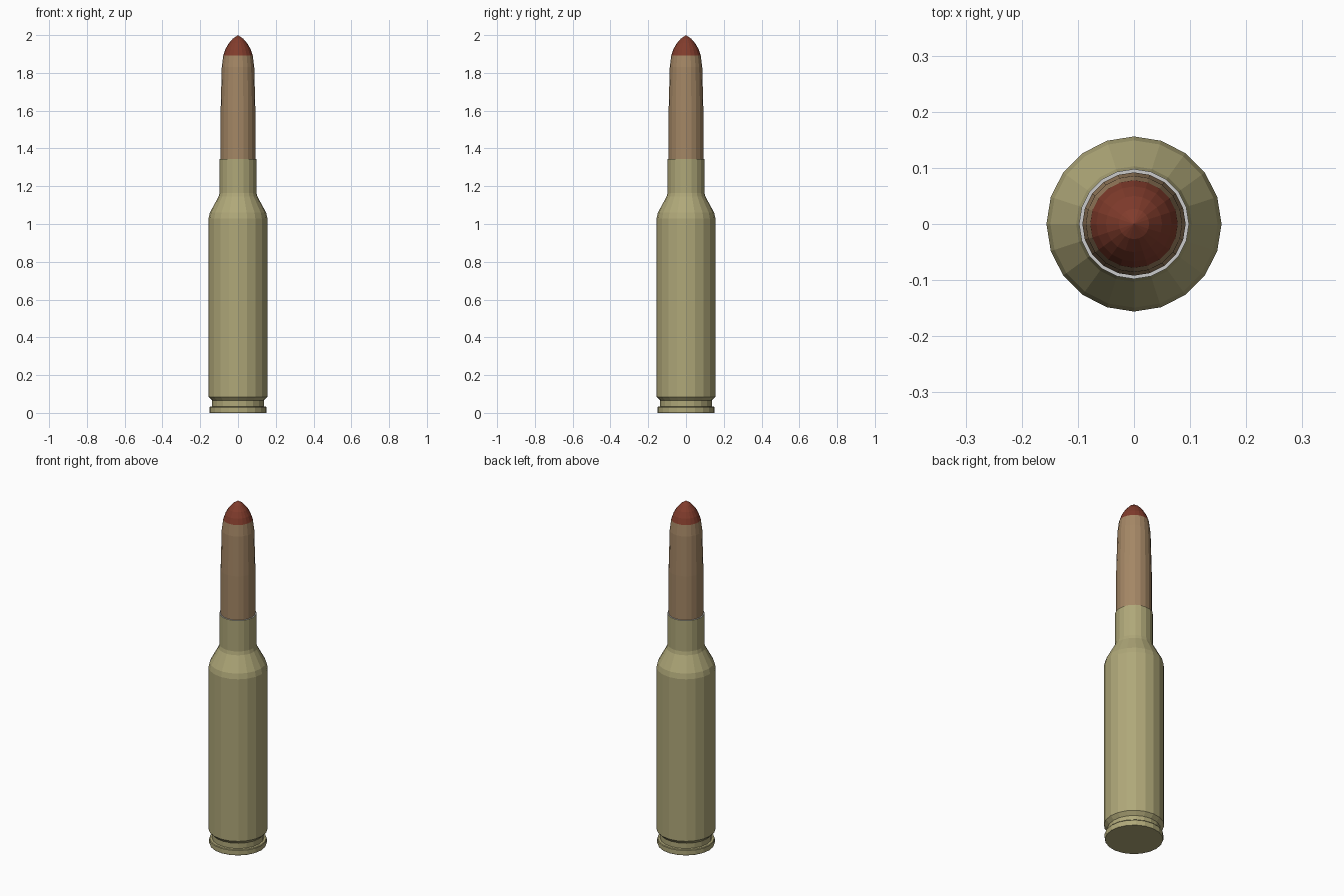
import bpy, bmesh, math

if "Cube" in bpy.data.objects:
    bpy.data.objects.remove(bpy.data.objects["Cube"])

SIDES = 20


def material(name, rgb):
    m = bpy.data.materials.new(name)
    m.diffuse_color = (*rgb, 1)
    m.use_nodes = True
    m.node_tree.nodes["Principled BSDF"].inputs["Base Color"].default_value = m.diffuse_color
    return m


def lathe(name, profile, mat=None):
    """Revolve (radius, z) points around z; radius 0 closes to a pole."""
    bm = bmesh.new()
    rings = []
    for r, z in profile:
        n = 1 if r == 0 else SIDES
        rings.append([bm.verts.new((r * math.cos(2 * math.pi * i / SIDES),
                                    r * math.sin(2 * math.pi * i / SIDES), z))
                      for i in range(n)])
    for a, b in zip(rings, rings[1:]):
        for i in range(SIDES):
            j = (i + 1) % SIDES
            if len(a) == 1:
                bm.faces.new((a[0], b[j], b[i]))
            elif len(b) == 1:
                bm.faces.new((a[i], a[j], b[0]))
            else:
                bm.faces.new((a[i], a[j], b[j], b[i]))
    me = bpy.data.meshes.new(name)
    bm.to_mesh(me)
    bm.free()
    ob = bpy.data.objects.new(name, me)
    bpy.context.collection.objects.link(ob)
    if mat:
        me.materials.append(mat)
    return ob


brass = material("brass", (0.43, 0.39, 0.19))
copper = material("copper", (0.37, 0.24, 0.13))
red = material("red", (0.22, 0.045, 0.025))

# Case: base, rim, extractor groove, body, rounded shoulder, neck
lathe("case", [(0, 0), (0.150, 0), (0.152, 0.005), (0.152, 0.029), (0.149, 0.033),
               (0.137, 0.034), (0.137, 0.065), (0.156, 0.085), (0.156, 1.03),
               (0.149, 1.06), (0.103, 1.145), (0.098, 1.165), (0.098, 1.345)], brass)

# Grey lip at the case mouth
lathe("case_mouth", [(0.098, 1.345), (0.091, 1.345)])

# Jacketed bullet and painted tip
lathe("bullet", [(0.092, 1.335), (0.092, 1.60), (0.086, 1.83), (0.078, 1.893)], copper)
lathe("bullet_tip", [(0.078, 1.893), (0.067, 1.925), (0.050, 1.955),
                     (0.027, 1.982), (0, 2.0)], red)
